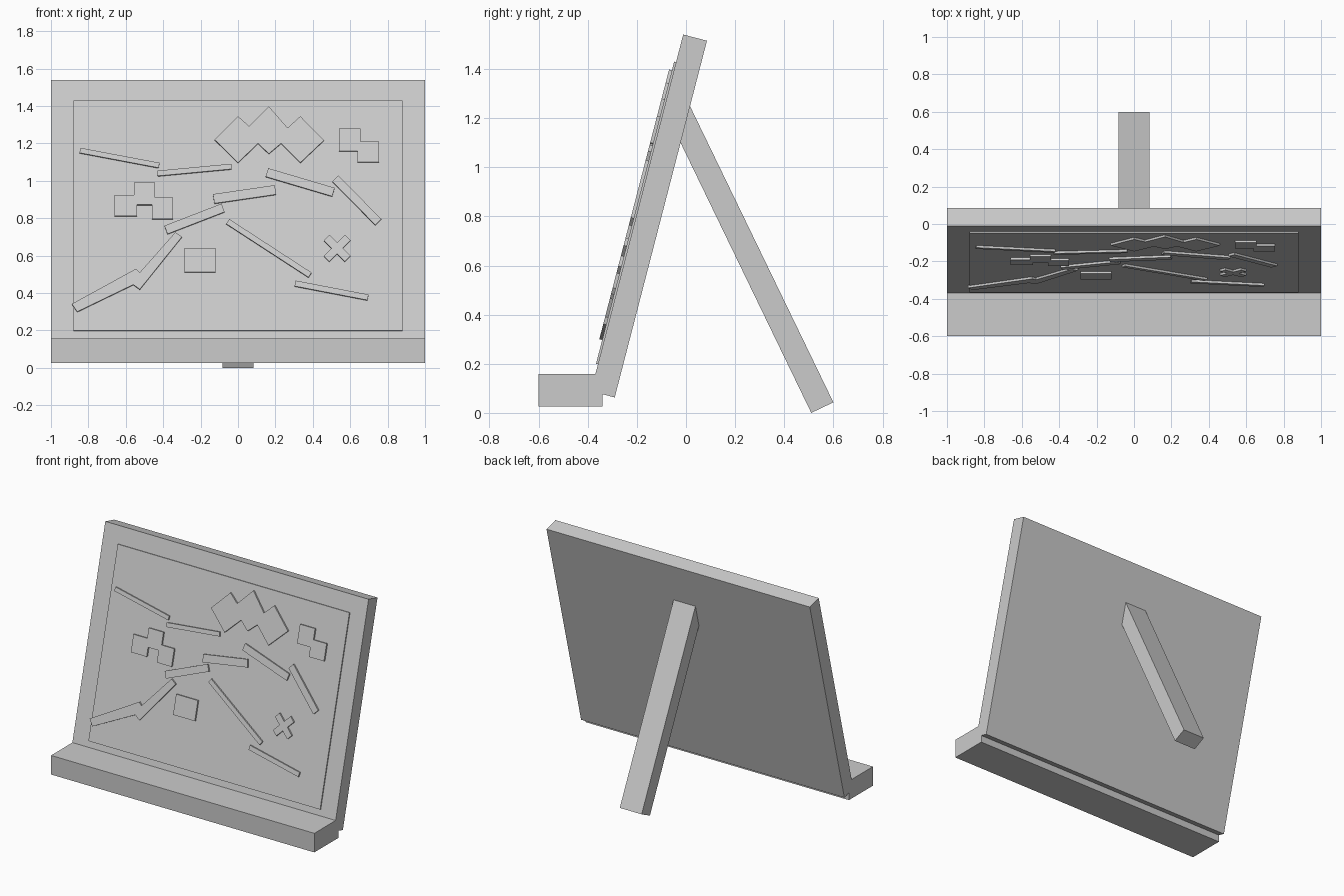
import bpy, bmesh, math
from mathutils import Matrix, Vector

if "Cube" in bpy.data.objects:
    bpy.data.objects.remove(bpy.data.objects["Cube"])

TILT = math.radians(14.5)
S, C = math.sin(TILT), math.cos(TILT)
Y0, Z0 = -0.387, 0.088          # lower front edge of the board


def frame(u, v, n, origin):
    m = Matrix((u, v, n)).transposed().to_4x4()
    m.translation = Vector(origin)
    return m


BOARD = frame((1, 0, 0), (0, S, C), (0, -C, S), (0, Y0, Z0))   # on the board face
SIDE = frame((0, 1, 0), (0, 0, 1), (1, 0, 0), (0, 0, 0))       # side profiles, swept in x


def prism(name, pts, lo, hi, mat):
    """Extrude a 2D outline from lo to hi along the frame's normal."""
    bm = bmesh.new()
    face = bm.faces.new([bm.verts.new((a, b, lo)) for a, b in pts])
    ext = bmesh.ops.extrude_face_region(bm, geom=[face])
    top = [g for g in ext["geom"] if isinstance(g, bmesh.types.BMVert)]
    bmesh.ops.translate(bm, vec=(0, 0, hi - lo), verts=top)
    bmesh.ops.recalc_face_normals(bm, faces=bm.faces)
    me = bpy.data.meshes.new(name)
    bm.to_mesh(me)
    bm.free()
    ob = bpy.data.objects.new(name, me)
    ob.matrix_world = mat
    bpy.context.collection.objects.link(ob)
    return ob


def rect(x0, x1, z0, z1):
    return [(x0, z0), (x1, z0), (x1, z1), (x0, z1)]


def on_face(z, height):
    """Front-view height to distance up the board."""
    return (z - Z0 - height * S) / C


def relief(name, pts, lo=0.005, hi=0.02):
    prism(name, [(x, on_face(z, hi)) for x, z in pts], lo, hi, BOARD)


def bar(name, a, b, width):
    a, b = Vector(a), Vector(b)
    d = (b - a).normalized() * width / 2
    n = Vector((-d.y, d.x))
    relief(name, [a - n, b - n, b + n, a + n])


# Tilted board, front panel, ledge and rear strut
prism("board", rect(-1, 1, 0, 1.5), -0.1, 0, BOARD)
relief("front_panel", rect(-0.88, 0.88, 0.2, 1.43), -0.01, 0.008)
prism("ledge", rect(-0.6, -0.34, 0.027, 0.158), -1, 1, SIDE)
prism("rear_strut", [(0.51, 0), (0.6, 0.043), (-0.005, 1.293), (-0.044, 1.145)],
      -0.083, 0.083, SIDE)

# Raised straight bars
BARS = [((-0.845, 1.163), (-0.422, 1.083), 0.027),
        ((-0.43, 1.04), (-0.035, 1.077), 0.028),
        ((0.155, 1.045), (0.51, 0.94), 0.047),
        ((0.52, 1.013), (0.75, 0.78), 0.045),
        ((-0.13, 0.904), (0.20, 0.952), 0.05),
        ((-0.385, 0.738), (-0.08, 0.856), 0.047),
        ((-0.055, 0.783), (0.385, 0.497), 0.03),
        ((0.305, 0.452), (0.695, 0.377), 0.03)]
for i, (a, b, w) in enumerate(BARS):
    bar(f"raised_bar_{i + 1}", a, b, w)

# Bent bar
relief("bent_bar", [(-0.888, 0.342), (-0.545, 0.53), (-0.525, 0.51), (-0.335, 0.725),
                    (-0.30, 0.70), (-0.525, 0.42), (-0.56, 0.445), (-0.86, 0.30)])

# Raised block shapes
relief("square_block", rect(-0.285, -0.12, 0.513, 0.642))
relief("arch_block", [(-0.66, 0.925), (-0.556, 0.925), (-0.556, 0.99), (-0.444, 0.99),
                      (-0.444, 0.91), (-0.348, 0.91), (-0.348, 0.797), (-0.46, 0.797),
                      (-0.46, 0.872), (-0.54, 0.872), (-0.54, 0.813), (-0.66, 0.813)])
relief("step_block", [(0.54, 1.28), (0.655, 1.28), (0.655, 1.21), (0.755, 1.21),
                      (0.755, 1.10), (0.64, 1.10), (0.64, 1.16), (0.54, 1.16)])
relief("zigzag_block", [(-0.125, 1.22), (0, 1.345), (0.06, 1.292), (0.165, 1.398),
                        (0.265, 1.283), (0.333, 1.345), (0.46, 1.217), (0.333, 1.097),
                        (0.23, 1.2), (0.165, 1.145), (0.107, 1.2), (0, 1.097)])

# Diagonal cross
cross = []
for k in range(4):
    rot = Matrix.Rotation(math.radians(45 + 90 * k), 2)
    for p in ((0.08, -0.021), (0.08, 0.021), (0.021, 0.021)):
        q = rot @ Vector(p)
        cross.append((0.53 + q.x, 0.64 + q.y))
relief("cross_block", cross)
